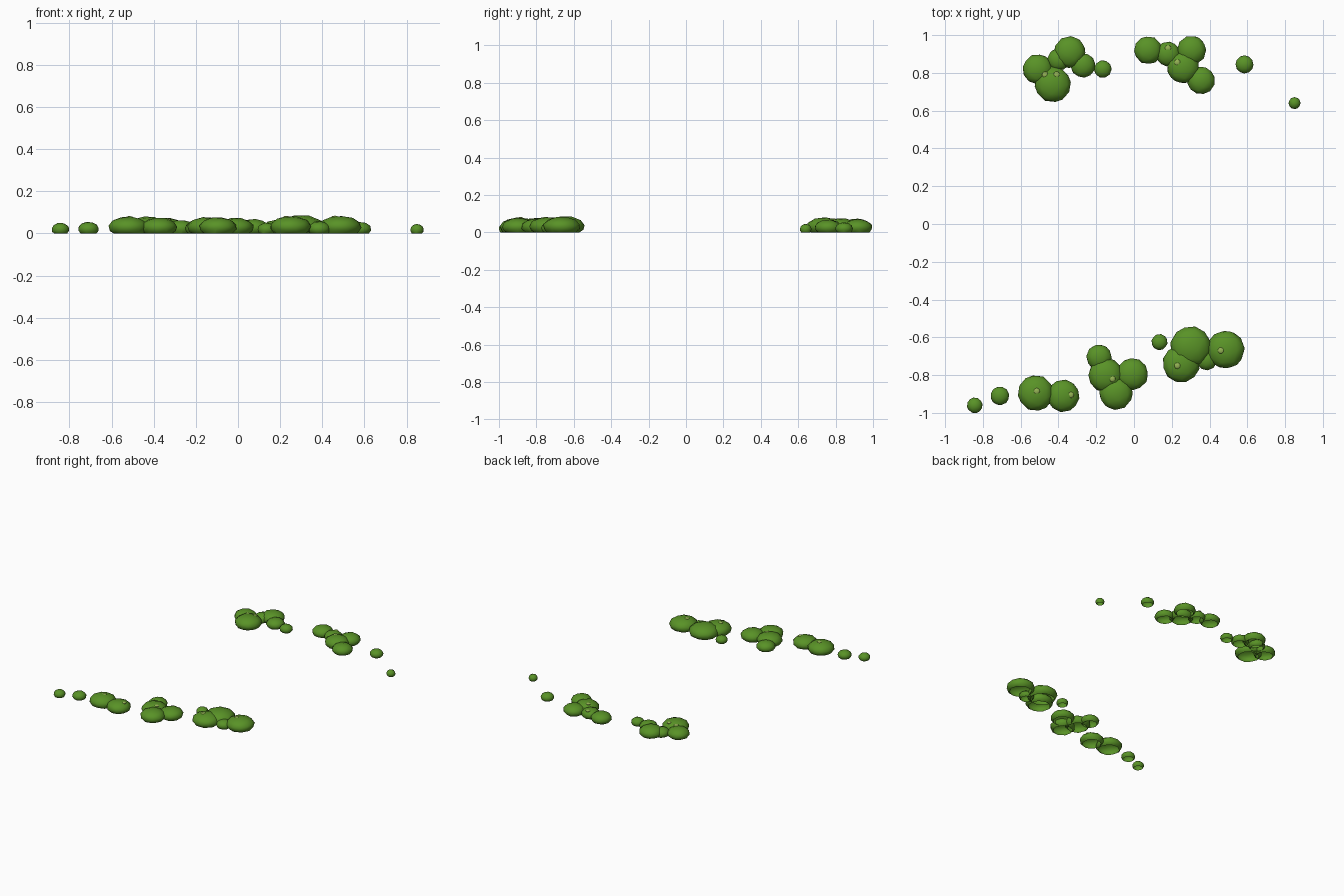
import bpy
import bmesh
import math
import random
from mathutils import Matrix, Vector, Euler

random.seed(4)

if "Cube" in bpy.data.objects:
    bpy.data.objects.remove(bpy.data.objects["Cube"], do_unlink=True)


def make_material(name, colour):
    material = bpy.data.materials.new(name)
    material.use_nodes = True
    material.diffuse_color = colour
    shader = material.node_tree.nodes["Principled BSDF"]
    shader.inputs["Base Color"].default_value = colour
    shader.inputs["Roughness"].default_value = 0.8
    return material


leaf_green = make_material("leaf green", (0.10, 0.29, 0.02, 1))
pale_green = make_material("pale leaf green", (0.30, 0.45, 0.09, 1))


def add_blob(name, centre, size, material, cut_at_ground):
    """Low-poly squashed ball, randomly turned, optionally open where it meets the ground."""
    bm = bmesh.new()
    bmesh.ops.create_icosphere(bm, subdivisions=2, radius=1)
    turn = Euler([random.uniform(0, math.tau) for _ in range(3)]).to_matrix().to_4x4()
    place = Matrix.Translation(centre) @ Matrix.Diagonal((*size, 1)) @ turn
    bm.transform(place)
    if cut_at_ground:
        bmesh.ops.bisect_plane(bm, geom=bm.verts[:] + bm.edges[:] + bm.faces[:],
                               plane_co=(0, 0, 0), plane_no=(0, 0, 1), clear_inner=True)
    for face in bm.faces:
        face.smooth = True
    mesh = bpy.data.meshes.new(name)
    bm.to_mesh(mesh)
    bm.free()
    mesh.materials.append(material)
    blob = bpy.data.objects.new(name, mesh)
    bpy.context.collection.objects.link(blob)
    return blob


# Foliage clumps: x, y, radius of every rounded shrub
clumps = {
    "back_right_bush": [(-.51, .82, .08), (-.43, .74, .097), (-.34, .91, .085),
                        (-.27, .84, .066), (-.4, .87, .06), (-.165, .82, .047)],
    "back_left_bush": [(.075, .92, .075), (.18, .9, .066), (.305, .92, .078),
                       (.26, .83, .087), (.355, .76, .074)],
    "back_left_sprig": [(.585, .845, .048), (.85, .64, .032)],
    "front_right_sprig": [(-.843, -.96, .042), (-.71, -.91, .05)],
    "front_right_bush": [(-.52, -.895, .096), (-.375, -.91, .087)],
    "front_middle_bush": [(-.185, -.705, .068), (-.15, -.8, .092),
                          (-.095, -.895, .09), (-.01, -.795, .086)],
    "front_left_sprig": [(.135, -.625, .043)],
    "front_left_bush": [(.25, -.74, .1), (.3, -.65, .11),
                        (.385, -.72, .055), (.485, -.665, .102)],
}

ellipsoids = []
for name, shrubs in clumps.items():
    for number, (x, y, radius) in enumerate(shrubs, start=1):
        height = 0.028 + 0.55 * radius
        centre = Vector((x, y, 0.38 * height))
        size = Vector((radius, radius, 0.62 * height))
        ellipsoids.append((centre, size))
        add_blob(f"{name}_{number}", centre, size, leaf_green, True)


def foliage_height(x, y):
    """Top of the foliage above a point on the ground."""
    top = 0
    for centre, size in ellipsoids:
        distance = math.hypot(x - centre.x, y - centre.y) / size.x
        if distance < 1:
            top = max(top, centre.z + size.z * math.sqrt(1 - distance * distance))
    return top


# Small pale buds on top of the foliage
buds = [(-.47, .79), (-.41, .79), (.18, .93), (.23, .855), (-.515, -.885),
        (-.335, -.905), (-.115, -.82), (.23, -.75), (.46, -.67)]
for number, (x, y) in enumerate(buds, start=1):
    z = foliage_height(x, y) - 0.005
    add_blob(f"bud_{number}", (x, y, z), (0.017, 0.017, 0.007), pale_green, False)
